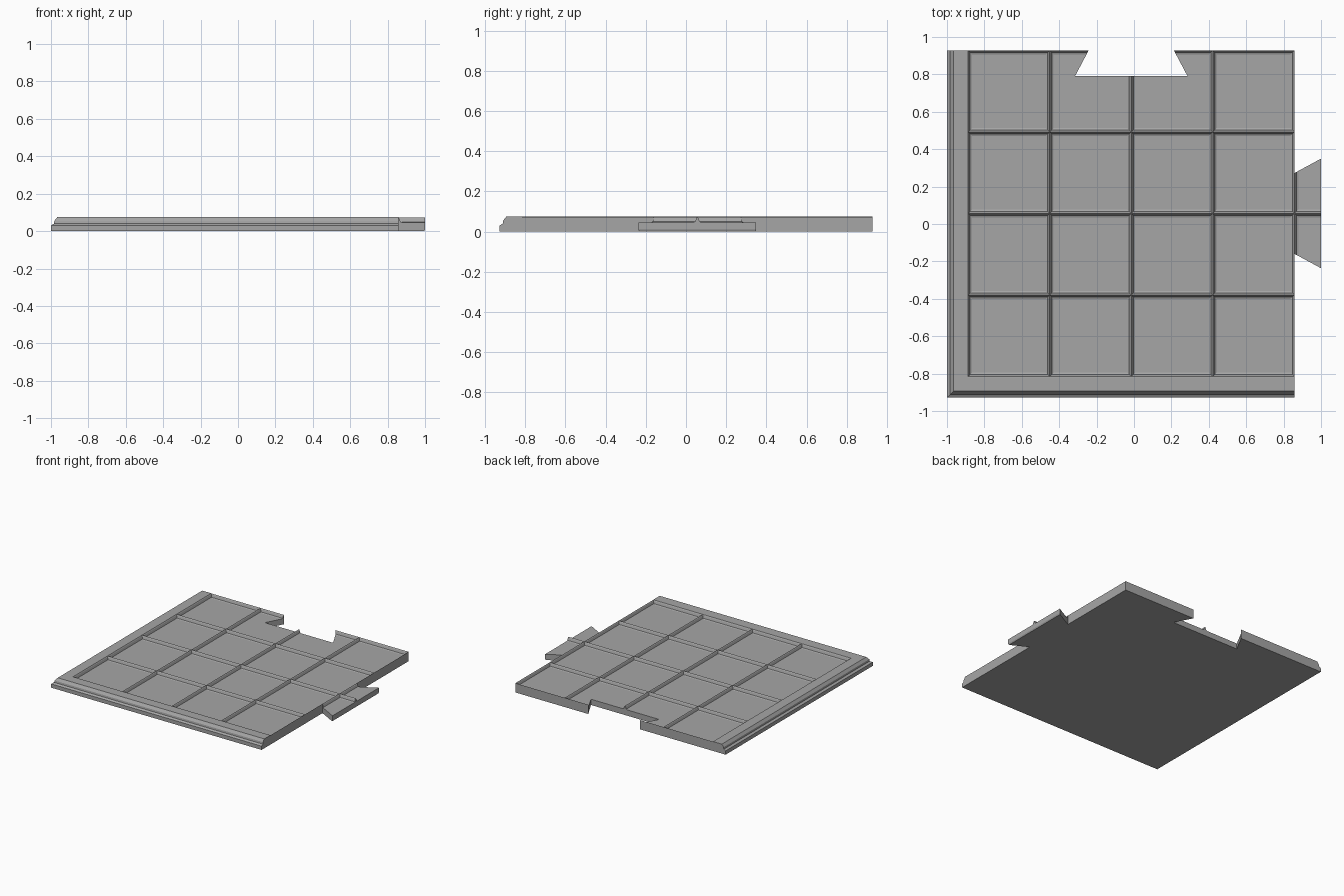
import bpy, bmesh

if "Cube" in bpy.data.objects:
    bpy.data.objects.remove(bpy.data.objects["Cube"])

# Overall layout
LEFT, RIGHT, FRONT, BACK = -1.0, 0.858, -0.928, 0.928
PEAK, FLOOR, N = 0.074, 0.046, 4
# Moulded border section: (distance in from outer edge, height)
PROFILE = [(0, 0), (0, .03), (.016, .04), (.018, .055), (.034, .075), (.108, .075), (.113, PEAK)]
# Stepped ridge section: (distance from the ridge line, height)
RIDGE = [(0, PEAK), (.005, .067), (.011, .05), (.021, FLOOR)]
INSET = PROFILE[-1][0]
XS = [LEFT + INSET + i * (RIGHT - LEFT - INSET) / N for i in range(N + 1)]
YS = [FRONT + INSET + i * (BACK - FRONT - INSET) / N for i in range(N + 1)]

# Dark grey finish
grey = bpy.data.materials.new("dark_grey")
grey.diffuse_color = (.38, .38, .38, 1)
grey.use_nodes = True
grey.node_tree.nodes["Principled BSDF"].inputs["Base Color"].default_value = grey.diffuse_color


def face(bm, pts):
    bm.faces.new([bm.verts.new(p) for p in pts])


def cell(bm, x0, y0, x1, y1):
    # recessed square surrounded by half ridges
    rings = [[(x0 + d, y0 + d, z), (x1 - d, y0 + d, z), (x1 - d, y1 - d, z), (x0 + d, y1 - d, z)]
             for d, z in RIDGE]
    for a, b in zip(rings, rings[1:]):
        for k in range(4):
            m = (k + 1) % 4
            face(bm, [a[k], a[m], b[m], b[k]])
    face(bm, rings[-1])


def finish(bm, name):
    bmesh.ops.remove_doubles(bm, verts=bm.verts, dist=1e-5)
    bmesh.ops.recalc_face_normals(bm, faces=bm.faces)
    mesh = bpy.data.meshes.new(name)
    bm.to_mesh(mesh)
    bm.free()
    mesh.materials.append(grey)
    obj = bpy.data.objects.new(name, mesh)
    bpy.context.collection.objects.link(obj)
    return obj


def prism(name, layers):
    # stacked outlines joined into a solid
    bm = bmesh.new()
    for a, b in zip(layers, layers[1:]):
        for k in range(len(a)):
            m = (k + 1) % len(a)
            face(bm, [a[k], a[m], b[m], b[k]])
    face(bm, layers[0])
    face(bm, layers[-1])
    return finish(bm, name)


def cut(obj, tool, operation):
    tool.hide_render = True
    mod = obj.modifiers.new("cut", 'BOOLEAN')
    mod.object, mod.operation, mod.solver = tool, operation, 'EXACT'
    bpy.context.view_layer.objects.active = obj
    bpy.ops.object.modifier_apply(modifier=mod.name)
    bpy.data.objects.remove(tool)


# Board: grid of recessed squares
bm = bmesh.new()
for i in range(N):
    for j in range(N):
        cell(bm, XS[i], YS[j], XS[i + 1], YS[j + 1])

# Moulded border along left and front, mitred at the corner
stations = [[(LEFT + d, y, z) for d, z in PROFILE] for y in reversed(YS[1:])]
stations.append([(LEFT + d, FRONT + d, z) for d, z in PROFILE])
stations += [[(x, FRONT + d, z) for d, z in PROFILE] for x in XS[1:]]
for a, b in zip(stations, stations[1:]):
    for k in range(len(PROFILE) - 1):
        face(bm, [a[k], b[k], b[k + 1], a[k + 1]])

# Flat joining sides and underside
corner = (RIGHT, BACK, 0)
face(bm, stations[0] + [(x, BACK, PEAK) for x in XS[1:]] + [corner])
face(bm, stations[-1] + [(RIGHT, y, PEAK) for y in YS[1:]] + [corner])
face(bm, [s[0] for s in stations] + [corner])
board = finish(bm, "board_quarter")

# Dovetail socket in the back edge
w0, w1, c, y0, y1 = .301, .228, XS[2], .79, BACK
k = (w1 - w0) / (y1 - y0)
y2 = y1 + .1
w2 = w0 + k * (y2 - y0)
cut(board, prism("socket_cutter", [[(c - w0, y0, z), (c + w0, y0, z), (c + w2, y2, z), (c - w2, y2, z)]
                                   for z in (-.1, .2)]), 'DIFFERENCE')

# Dovetail tab on the right: continues the neighbouring squares
bm = bmesh.new()
xa, xb = RIGHT, RIGHT + XS[1] - XS[0]
for j in (1, 2):
    cell(bm, xa, YS[j], xb, YS[j + 1])
lo, mid, hi = YS[1], YS[2], YS[3]
for p in (xa, xb):
    face(bm, [(p, lo, -.1), (p, hi, -.1), (p, hi, PEAK), (p, mid, PEAK), (p, lo, PEAK)])
for y in (lo, hi):
    face(bm, [(xa, y, -.1), (xb, y, -.1), (xb, y, PEAK), (xa, y, PEAK)])
face(bm, [(xa, lo, -.1), (xb, lo, -.1), (xb, hi, -.1), (xa, hi, -.1)])
tab = finish(bm, "dovetail_tab")


def outline(x, z):
    # dovetail plan, starting just inside the board edge
    xs = RIGHT - .02
    slope = (.293 - .216) / (1 - RIGHT)
    a, b = .216 - .02 * slope, .216 + (x - RIGHT) * slope
    return [(xs, mid - a, z), (x, mid - b, z), (x, mid + b, z), (xs, mid + a, z)]


cut(tab, prism("tab_cutter", [outline(.995, 0), outline(1, .01), outline(1, .2)]), 'INTERSECT')
